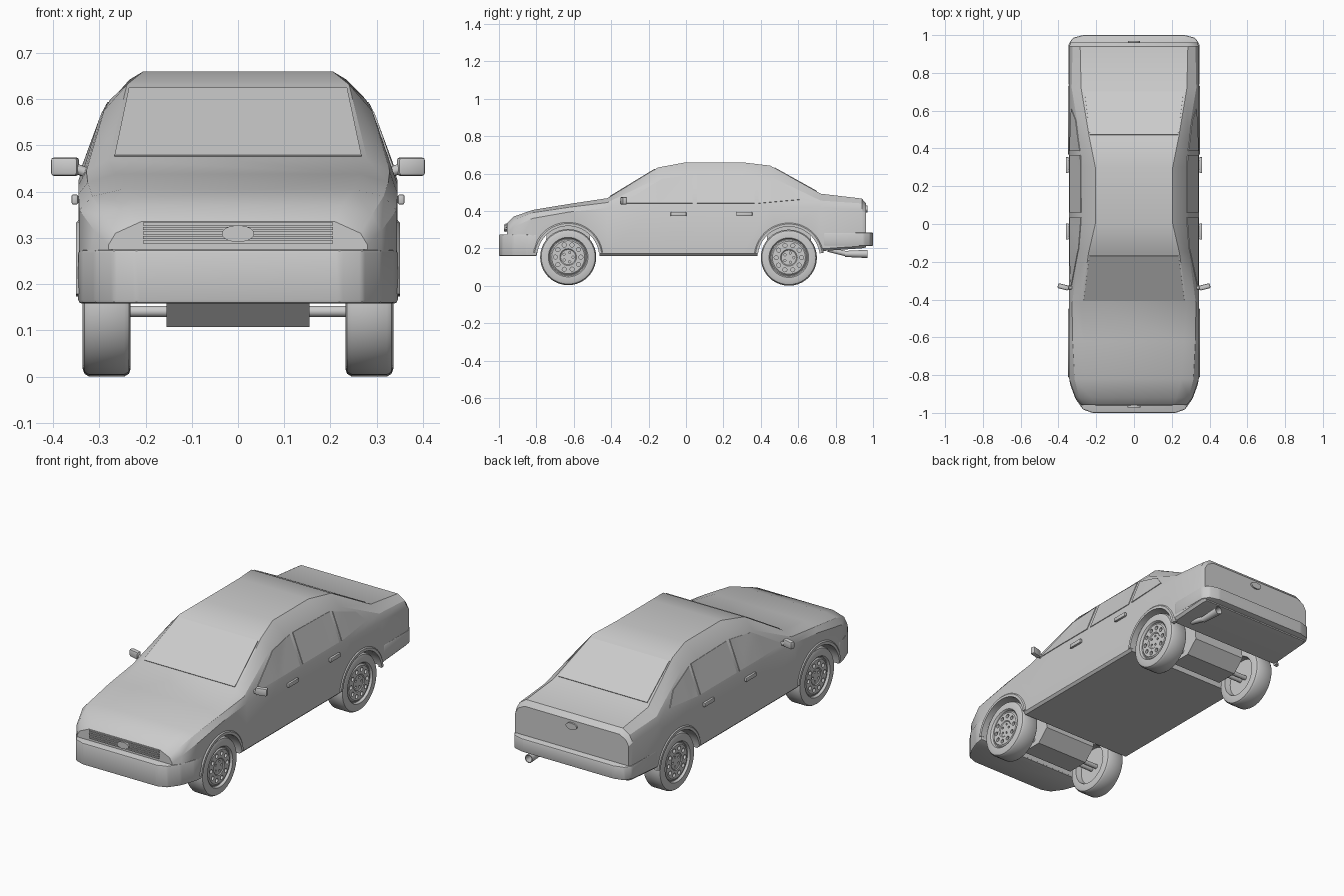
import bpy, bmesh
from math import sin, cos, pi, tau, radians
from mathutils import Vector, Matrix
from mathutils.bvhtree import BVHTree

if "Cube" in bpy.data.objects:
    bpy.data.objects.remove(bpy.data.objects["Cube"])


def make(name, bm):
    bmesh.ops.recalc_face_normals(bm, faces=bm.faces)
    me = bpy.data.meshes.new(name)
    bm.to_mesh(me)
    bm.free()
    o = bpy.data.objects.new(name, me)
    bpy.context.collection.objects.link(o)
    return o


def activate(o):
    bpy.ops.object.select_all(action='DESELECT')
    o.select_set(True)
    bpy.context.view_layer.objects.active = o


def smooth(o, angle=30):
    activate(o)
    bpy.ops.object.shade_smooth_by_angle(angle=radians(angle))
    return o


def cut(o, cutter):
    m = o.modifiers.new("cut", 'BOOLEAN')
    m.object, m.operation, m.solver = cutter, 'DIFFERENCE', 'EXACT'
    activate(o)
    bpy.ops.object.modifier_apply(modifier=m.name)
    bpy.data.objects.remove(cutter)


def rod(bm, a, b, r, n=16, r2=None):
    a, b = Vector(a), Vector(b)
    d = b - a
    mat = Matrix.Translation((a + b) / 2) @ d.to_track_quat('Z', 'Y').to_matrix().to_4x4()
    bmesh.ops.create_cone(bm, cap_ends=True, segments=n, radius1=r, radius2=r2 or r,
                          depth=d.length, matrix=mat)


def prism(name, pts, vec, bevel=0):
    bm = bmesh.new()
    f = bm.faces.new([bm.verts.new(p) for p in pts])
    ext = bmesh.ops.extrude_face_region(bm, geom=[f])['geom']
    moved = [g for g in ext if isinstance(g, bmesh.types.BMVert)]
    bmesh.ops.translate(bm, verts=moved, vec=vec)
    bmesh.ops.holes_fill(bm, edges=bm.edges)
    bmesh.ops.recalc_face_normals(bm, faces=bm.faces)
    if bevel:
        bmesh.ops.bevel(bm, geom=bm.edges[:], offset=bevel, segments=2, profile=0.5, affect='EDGES')
    return smooth(make(name, bm))


def box(name, c, size, bevel=0, rot=0):
    bm = bmesh.new()
    mat = Matrix.Translation(c) @ Matrix.Rotation(rot, 4, 'Z') @ Matrix.Diagonal((*size, 1))
    bmesh.ops.create_cube(bm, size=1, matrix=mat)
    if bevel:
        bmesh.ops.bevel(bm, geom=bm.edges[:], offset=bevel, segments=2, profile=0.5, affect='EDGES')
    return smooth(make(name, bm))


def lathe(name, prof, s, cy, cz, a0=0, a1=tau, n=40):
    # revolve (x, radius) pairs about an axle along x
    bm = bmesh.new()
    rows = []
    for i in range(n + 1):
        a = a0 + (a1 - a0) * i / n
        rows.append([bm.verts.new((s * x, cy + r * cos(a), cz + r * sin(a))) for x, r in prof])
    for p, q in zip(rows, rows[1:]):
        for j in range(len(prof) - 1):
            bm.faces.new((p[j], p[j + 1], q[j + 1], q[j]))
    bmesh.ops.remove_doubles(bm, verts=bm.verts, dist=1e-5)
    bmesh.ops.holes_fill(bm, edges=bm.edges)
    return make(name, bm)


# Body: sections along y as (y, bottom z, half width, belt z, x2, z2, top x, top z)
sections = [
    (-.957, .20, .28, .285, .265, .31, .21, .335),
    (-.92, .17, .31, .315, .29, .35, .225, .37),
    (-.82, .165, .343, .36, .315, .39, .25, .405),
    (-.62, .16, .345, .395, .325, .42, .265, .438),
    (-.42, .16, .345, .415, .328, .445, .28, .468),
    (-.15, .16, .345, .425, .29, .575, .24, .632),
    (0, .16, .345, .425, .276, .60, .205, .66),
    (.3, .16, .345, .425, .276, .60, .205, .66),
    (.45, .16, .345, .425, .285, .585, .235, .642),
    (.72, .185, .345, .42, .33, .455, .28, .492),
    (.94, .20, .343, .405, .325, .44, .285, .466),
    (.962, .205, .335, .39, .318, .42, .28, .44)]
bm = bmesh.new()
rings = []
for y, zb, w, zm, x2, z2, x3, z3 in sections:
    half = [(w - .012, zb), (w, zb + .012), (w, zm), (x2, z2), (x3, z3)]
    loop = half + [(-x, z) for x, z in reversed(half)]
    rings.append([bm.verts.new((x, y, z)) for x, z in loop])
for p, q in zip(rings, rings[1:]):
    for j in range(len(p)):
        k = (j + 1) % len(p)
        bm.faces.new((p[j], p[k], q[k], q[j]))
bm.faces.new(rings[0])
bm.faces.new(rings[-1])
bmesh.ops.recalc_face_normals(bm, faces=bm.faces)
skin = BVHTree.FromBMesh(bm)
body = make("body", bm)

# Wheel channels through the body
axles = {"front": (-.63, .153), "rear": (.55, .15)}
bm = bmesh.new()
for y, z in axles.values():
    rod(bm, (-.5, y, z), (.5, y, z), .168, 48)
cut(body, make("arch_cutter", bm))
smooth(body, 28)


# Windows: patches projected onto the body skin
def window(name, corners, origin, direction, nu=14, nv=8):
    bm = bmesh.new()
    a, b, c, d = [Vector(p) for p in corners]
    grid = []
    for i in range(nu + 1):
        u = i / nu
        col = []
        for j in range(nv + 1):
            p = a.lerp(b, u).lerp(d.lerp(c, u), j / nv)
            hit, nor, _, _ = skin.ray_cast(origin(p), Vector(direction))
            col.append(bm.verts.new(hit + nor * .001))
        grid.append(col)
    for p, q in zip(grid, grid[1:]):
        for j in range(nv):
            bm.faces.new((p[j], p[j + 1], q[j + 1], q[j]))
    o = make(name, bm)
    m = o.modifiers.new("glass", 'SOLIDIFY')
    m.thickness, m.offset = .005, 0
    activate(o)
    bpy.ops.object.modifier_apply(modifier=m.name)
    smooth(o)


window("windshield", [(-.267, .476), (.267, .476), (.236, .622), (-.236, .622)],
       lambda p: Vector((p.x, -2, p.y)), (0, 1, 0))
window("rear_window", [(-.262, .503), (.262, .503), (.233, .63), (-.233, .63)],
       lambda p: Vector((p.x, 2, p.y)), (0, -1, 0))
side_windows = {
    "front_side_window": [(-.34, .44), (.035, .44), (.035, .592), (-.13, .57)],
    "rear_side_window": [(.06, .44), (.365, .44), (.365, .588), (.06, .593)],
    "quarter_window": [(.387, .44), (.61, .46), (.55, .525), (.387, .582)]}
for s in (-1, 1):
    for name, corners in side_windows.items():
        window(name, corners, lambda p: Vector((s * 2, p.x, p.y)), (-s, 0, 0))

# Bumpers
front = [(.347, -.797), (.338, -.85), (.31, -.925), (.27, -.982), (.22, -1)]
back = [(.347, .735), (.347, .95), (.325, .985), (.27, 1)]
for name, pts, z0, h in (("front_bumper", front, .158, .117), ("rear_bumper", back, .212, .073)):
    outline = pts + [(-x, y) for x, y in reversed(pts)]
    prism(name, [(x, y, z0) for x, y in outline], (0, 0, h), .008)

# Grille slats and plain oval badges
for i in range(5):
    box("grille_slat", (0, -.958, .291 + i * .0098), (.41, .012, .006))
for name, y0, y1, z, rx in (("front_badge", -.972, -.95, .309, .035), ("rear_badge", .95, .97, .41, .032)):
    n = 32
    prism(name, [(rx * cos(tau * i / n), y0, z + .018 * sin(tau * i / n)) for i in range(n)],
          (0, y1 - y0, 0))

# Wheels with pierced discs, arch lips
tyre = [(.262, 0), (.262, .1), (.232, .106), (.232, .133), (.236, .144), (.246, .15), (.322, .15),
        (.332, .144), (.336, .133), (.336, .106), (.332, .102), (.324, .1), (.324, .095),
        (.33, .088), (.33, .045), (.326, .04), (.326, 0)]
lip = [(.33, .166), (.35, .166), (.35, .18), (.343, .188), (.33, .188), (.33, .166)]
for end, (y, z) in axles.items():
    for s in (-1, 1):
        wheel = lathe(end + "_wheel", tyre, s, y, z)
        bm = bmesh.new()
        for count, ring, r in ((10, .068, .011), (5, .026, .006)):
            for i in range(count):
                a = tau * i / count
                py, pz = y + ring * cos(a), z + ring * sin(a)
                rod(bm, (s * .31, py, pz), (s * .35, py, pz), r, 12)
        cut(wheel, make("hole_cutter", bm))
        smooth(wheel, 35)
        smooth(lathe(end + "_arch_lip", lip, s, y, z, radians(8), radians(172), 32))
    # Axle and the block between the wheels
    prism(end + "_axle_block", [(-.155, y + dy, dz) for dy, dz in
          ((-.11, .33), (-.125, .17), (-.06, .107), (.06, .107), (.125, .17), (.11, .33))], (.31, 0, 0))
    bm = bmesh.new()
    for dy in (-.018, .018):
        rod(bm, (-.27, y + dy, .141), (.27, y + dy, .141), .012)
    smooth(make(end + "_axle", bm))

# Door handles and mirrors
for s in (-1, 1):
    for y in (-.04, .312):
        box("door_handle", (s * .353, y, .383), (.014, .085, .022), .004)
        for dy in (-.03, .03):
            box("handle_mount", (s * .344, y + dy, .383), (.014, .014, .016))
    box("mirror", (s * .374, -.333, .454), (.06, .026, .04), .007, s * .25)
    bm = bmesh.new()
    rod(bm, (s * .315, -.335, .437), (s * .352, -.337, .45), .011, 12)
    smooth(make("mirror_arm", bm))

# Exhaust pipe with open end
bm = bmesh.new()
rod(bm, (.25, .76, .195), (.25, .86, .17), .014)
smooth(make("exhaust_pipe", bm))
tip = lathe("exhaust_tip", [(0, 0), (0, .016), (.12, .022), (.12, .018), (.03, .014), (.03, 0)], 1, 0, 0, n=20)
tip.rotation_euler = (0, 0, pi / 2)
tip.location = (.25, .85, .17)
smooth(tip)
